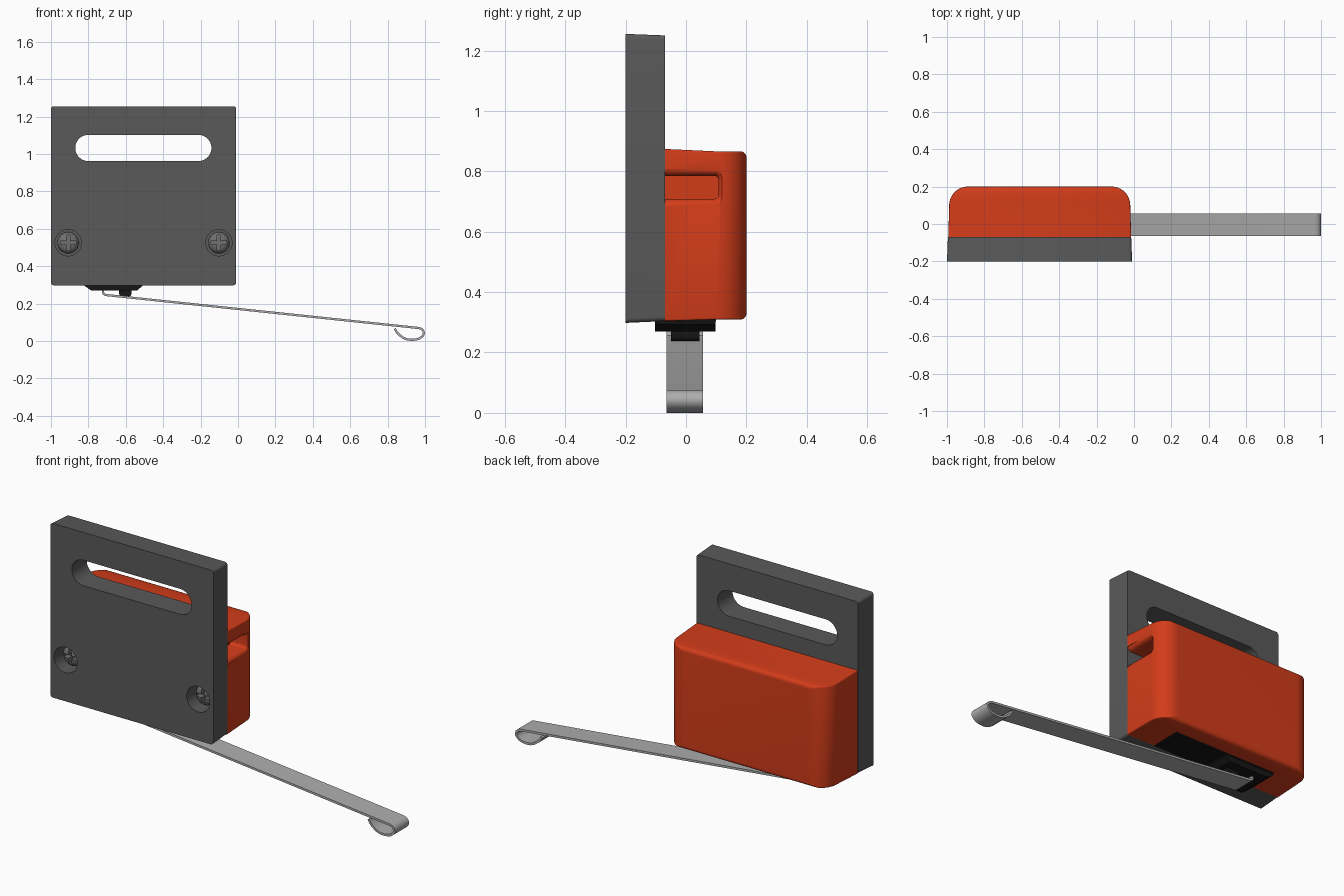
import bpy, bmesh
from math import sin, cos, pi, sqrt

if "Cube" in bpy.data.objects:
    bpy.data.objects.remove(bpy.data.objects["Cube"])


def material(name, col):
    m = bpy.data.materials.new(name)
    m.diffuse_color = (*col, 1)
    m.use_nodes = True
    m.node_tree.nodes["Principled BSDF"].inputs["Base Color"].default_value = m.diffuse_color
    return m


DARK = material("dark_grey", (0.10, 0.10, 0.10))
ORANGE = material("orange", (0.65, 0.045, 0.01))
BLACK = material("black", (0.008, 0.008, 0.008))
STEEL = material("steel", (0.42, 0.42, 0.42))
SCREW = material("screw_grey", (0.16, 0.16, 0.16))


def loft(name, rings, mat=None):
    """Skin a stack of equal-length point rings and cap both ends."""
    bm = bmesh.new()
    rows = [[bm.verts.new(p) for p in ring] for ring in rings]
    n = len(rows[0])
    for a, b in zip(rows, rows[1:]):
        for i in range(n):
            j = (i + 1) % n
            bm.faces.new((a[i], a[j], b[j], b[i]))
    bm.faces.new(rows[0])
    bm.faces.new(rows[-1])
    bmesh.ops.recalc_face_normals(bm, faces=bm.faces)
    me = bpy.data.meshes.new(name)
    bm.to_mesh(me)
    bm.free()
    ob = bpy.data.objects.new(name, me)
    bpy.context.collection.objects.link(ob)
    if mat:
        me.materials.append(mat)
    return ob


def rrect(x0, x1, z0, z1, r, seg=6):
    """Rounded rectangle as (x, z) points."""
    pts = []
    for k, (cx, cz) in enumerate([(x1 - r, z1 - r), (x0 + r, z1 - r), (x0 + r, z0 + r), (x1 - r, z0 + r)]):
        for i in range(seg + 1):
            t = (k + i / seg) * pi / 2
            pts.append((cx + r * cos(t), cz + r * sin(t)))
    return pts


def at_y(pts, y):
    return [(x, y, z) for x, z in pts]


def circle(x, z, r, n=40):
    return [(x + r * cos(2 * pi * i / n), z + r * sin(2 * pi * i / n)) for i in range(n)]


def box(name, x0, x1, y0, y1, z0, z1, mat=None):
    pts = [(x0, z0), (x1, z0), (x1, z1), (x0, z1)]
    return loft(name, [at_y(pts, y0), at_y(pts, y1)], mat)


def activate(ob):
    bpy.ops.object.select_all(action='DESELECT')
    ob.select_set(True)
    bpy.context.view_layer.objects.active = ob


def cut(ob, *cutters):
    for c in cutters:
        m = ob.modifiers.new("cut", 'BOOLEAN')
        m.operation, m.solver, m.object = 'DIFFERENCE', 'EXACT', c
        activate(ob)
        bpy.ops.object.modifier_apply(modifier=m.name)
        bpy.data.objects.remove(c)


def smooth(ob):
    activate(ob)
    bpy.ops.object.shade_smooth_by_angle(angle=0.6)


SCREW_X, SCREW_Z = (-0.908, -0.102), 0.525

# Mounting plate with slight draft, adjusting slot and counterbores
plate = loft("mounting_plate", [at_y(rrect(-1, -0.01, 0.298, 1.255, 0.015), -0.2),
                                at_y(rrect(-0.995, -0.015, 0.304, 1.25, 0.015), -0.07)], DARK)
slot = rrect(-0.87, -0.142, 0.962, 1.102, 0.0699, 12)
cut(plate, loft("slot_cutter", [at_y(slot, -0.3), at_y(slot, 0)]))
for x in SCREW_X:
    bore = circle(x, SCREW_Z, 0.07)
    cut(plate, loft("bore_cutter", [at_y(bore, -0.3), at_y(bore, -0.1)]))
smooth(plate)

# Housing: wide rounding at the sides, tight rounding above and below
rings = [at_y(rrect(-0.993, -0.015, 0.304, 0.874, 0.006, 3), -0.07)]
for i in range(21):
    t = i / 20 * pi / 2
    y = 0.1 + 0.1 * sin(t)
    d = max(0, (y - 0.18) / 0.02)
    ix = 0.1 * (1 - cos(t))
    iz = 0.02 * (1 - sqrt(max(0, 1 - d * d)))
    rings.append(at_y(rrect(-0.988 + ix, -0.02 - ix, 0.309 + iz, 0.866 - iz, 0.006, 3), y))
housing = loft("housing", rings, ORANGE)

# Cable outlet with a rounded mouth in the right side
rings = []
for x, g in [(0.02, 0.022), (-0.018, 0.022), (-0.021, 0.013), (-0.027, 0.006), (-0.04, 0), (-0.12, 0)]:
    rings.append([(x, y, z) for y, z in rrect(-0.3, 0.108 + g, 0.709 - g, 0.785 + g, 0.015 + g / 2)])
cut(housing, loft("outlet_cutter", rings))
# Pocket for the switch
cut(housing, box("pocket_cutter", -0.82, -0.19, -0.3, 0.1, 0.2, 0.4))
smooth(housing)

# Switch body, stepped base and plunger
box("switch_body", -0.82, -0.19, -0.069, 0.1, 0.302, 0.45, BLACK)
base = [(-0.82, 0.31), (-0.82, 0.295), (-0.785, 0.27), (-0.54, 0.27), (-0.51, 0.295), (-0.51, 0.31)]
loft("switch_base", [at_y(base, -0.103), at_y(base, 0.097)], BLACK)
plunger = loft("plunger", [at_y(rrect(-0.635, -0.57, 0.238, 0.3, 0.015), y) for y in (-0.05, 0.045)], BLACK)
smooth(plunger)

# Lever: bent strip with a curled tip
path = [(-0.722, 0.29), (-0.722, 0.262), (-0.719, 0.252), (-0.708, 0.246), (0.965, 0.0695),
        (0.98, 0.065), (0.99, 0.056), (0.994, 0.044), (0.992, 0.034), (0.985, 0.024),
        (0.971, 0.014), (0.953, 0.008), (0.93, 0.006), (0.908, 0.008), (0.885, 0.016),
        (0.863, 0.032), (0.848, 0.048), (0.838, 0.066)]
bm = bmesh.new()
rows = [[bm.verts.new((x, y, z)) for y in (-0.065, 0.057)] for x, z in path]
for a, b in zip(rows, rows[1:]):
    bm.faces.new((a[0], a[1], b[1], b[0]))
me = bpy.data.meshes.new("lever")
bm.to_mesh(me)
bm.free()
me.materials.append(STEEL)
lever = bpy.data.objects.new("lever", me)
bpy.context.collection.objects.link(lever)
m = lever.modifiers.new("thickness", 'SOLIDIFY')
m.thickness, m.offset = 0.012, 0
activate(lever)
bpy.ops.object.modifier_apply(modifier=m.name)
smooth(lever)

# Domed cross-head screws
for side, x in zip(("left", "right"), SCREW_X):
    dome = [(0.057, -0.095), (0.057, -0.13), (0.054, -0.142), (0.046, -0.152), (0.033, -0.159), (0.015, -0.162)]
    screw = loft(side + "_screw", [at_y(circle(x, SCREW_Z, r), y) for r, y in dome], SCREW)
    for w, h in ((0.042, 0.009), (0.009, 0.042)):
        cut(screw, box("cross_cutter", x - w, x + w, -0.3, -0.125, SCREW_Z - h, SCREW_Z + h))
    smooth(screw)
